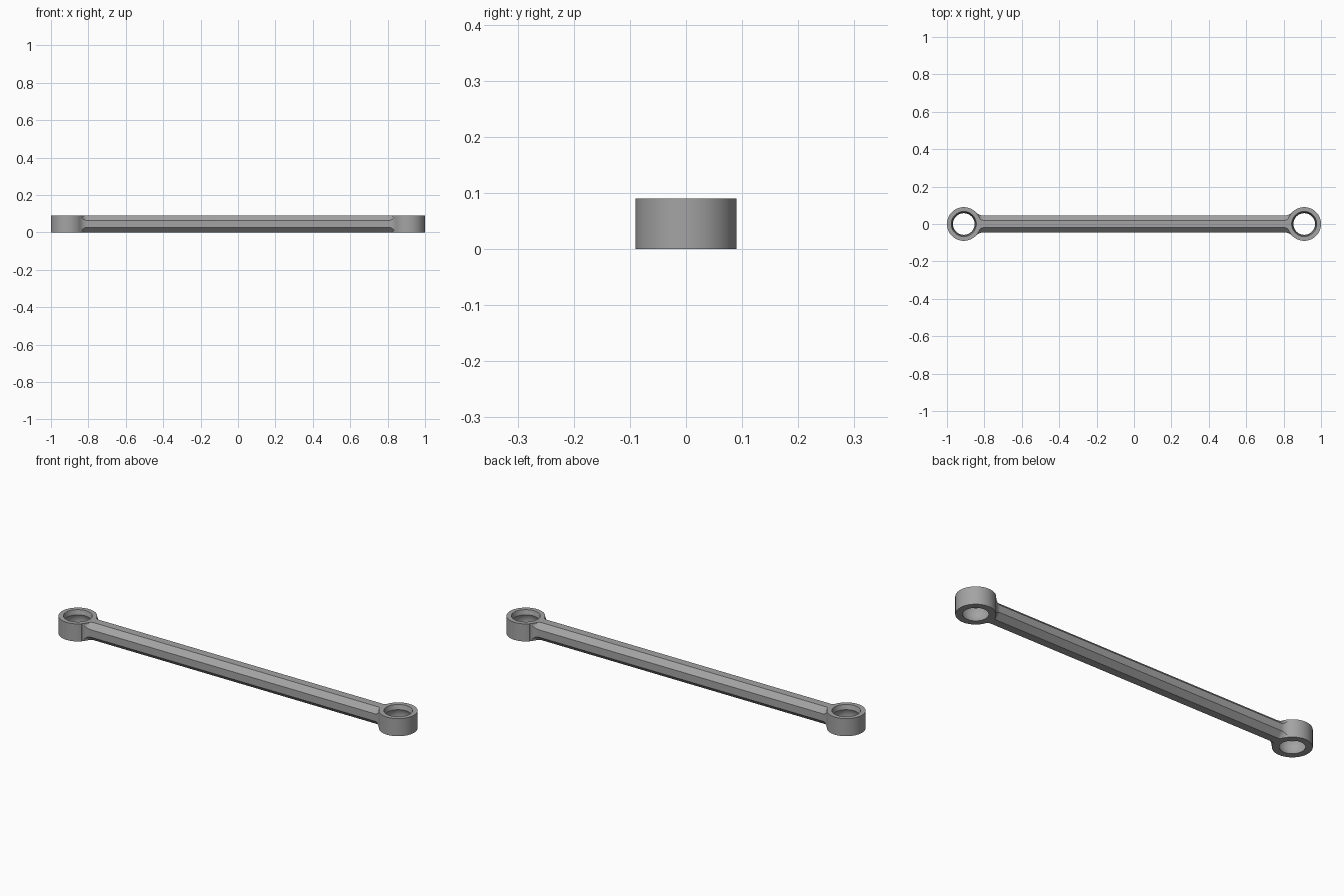
import bpy, bmesh
from math import sqrt, sin, cos, pi, hypot

cube = bpy.data.objects.get("Cube")
if cube:
    bpy.data.objects.remove(cube, do_unlink=True)

H = 0.09          # height of the whole part
HALF = 0.046      # half width of the bar
EYE_X, EYE_R = 0.91, 0.09
FILLET = 0.05
CHAMFER = 0.026

grey = bpy.data.materials.new("mid_grey")
grey.use_nodes = True
colour = (0.37, 0.37, 0.37, 1)
grey.diffuse_color = colour
grey.node_tree.nodes["Principled BSDF"].inputs["Base Color"].default_value = colour


def make_object(name, bm):
    bmesh.ops.recalc_face_normals(bm, faces=bm.faces)
    mesh = bpy.data.meshes.new(name)
    bm.to_mesh(mesh)
    bm.free()
    obj = bpy.data.objects.new(name, mesh)
    mesh.materials.append(grey)
    bpy.context.collection.objects.link(obj)
    return obj


def loft(name, rings):
    """Skin a list of closed rings and cap both ends."""
    bm = bmesh.new()
    loops = [[bm.verts.new(p) for p in ring] for ring in rings]
    n = len(loops[0])
    for a, b in zip(loops, loops[1:]):
        for i in range(n):
            j = (i + 1) % n
            bm.faces.new((a[i], a[j], b[j], b[i]))
    bm.faces.new(loops[0])
    bm.faces.new(loops[-1])
    return make_object(name, bm)


def turned(name, x, profile, sides=64):
    """Turn a (radius, z) profile about a vertical axis at x."""
    return loft(name, [[(x + r * cos(2 * pi * i / sides), r * sin(2 * pi * i / sides), z)
                        for i in range(sides)] for r, z in profile])


def section(x, w, c):
    """Chamfered rectangular section across the bar."""
    return [(x, -w + c, 0), (x, w - c, 0), (x, w, c), (x, w, H - c),
            (x, w - c, H), (x, -w + c, H), (x, -w, H - c), (x, -w, c)]


# Bar: octagonal section whose ends flare into the eyes as the chamfer fades
reach = hypot(EYE_R + FILLET, 0)
dx = sqrt(reach ** 2 - (HALF + FILLET) ** 2)
start = EYE_X - dx
end = EYE_X - EYE_R * dx / reach
stations = []
for i in range(9):
    t = i / 8
    x = start + (end - start) * t
    w = HALF + FILLET - sqrt(FILLET ** 2 - (x - start) ** 2)
    stations.append((x, w, max(CHAMFER * (1 - t ** 2), 0.0006)))
stations.append((end + 0.02, stations[-1][1], 0.0006))
rings = [section(-x, w, c) for x, w, c in reversed(stations)]
rings += [section(x, w, c) for x, w, c in stations]
link = loft("link_bar", rings)


def boolean(other, operation):
    mod = link.modifiers.new(other.name, "BOOLEAN")
    mod.object = other
    mod.operation = operation
    mod.solver = "EXACT"
    other.hide_render = True
    other.hide_set(True)


# Eye bosses, then the rounded sockets with a flared mouth
SEAT_R, SEAT_Z, LIP_Z = 0.068, 0.036, 0.066
seat = [(sqrt(SEAT_R ** 2 - (z - SEAT_Z) ** 2), z)
        for z in [LIP_Z * i / 10 for i in range(11)]]
socket = [(seat[0][0], -0.02)] + seat + [(0.067, H), (0.067, H + 0.02)]
sides = (("right", -EYE_X), ("left", EYE_X))
for side, x in sides:
    boolean(turned(side + "_eye", x, [(EYE_R, 0), (EYE_R, H)]), "UNION")
for side, x in sides:
    boolean(turned(side + "_socket_cutter", x, socket), "DIFFERENCE")

# Bake the booleans and drop the helper solids
graph = bpy.context.evaluated_depsgraph_get()
final = bpy.data.meshes.new_from_object(link.evaluated_get(graph))
helpers = [m.object for m in link.modifiers]
link.modifiers.clear()
link.data = final
for helper in helpers:
    bpy.data.objects.remove(helper, do_unlink=True)

bpy.ops.object.select_all(action="DESELECT")
link.select_set(True)
bpy.context.view_layer.objects.active = link
bpy.ops.object.shade_smooth_by_angle(angle=0.45)
